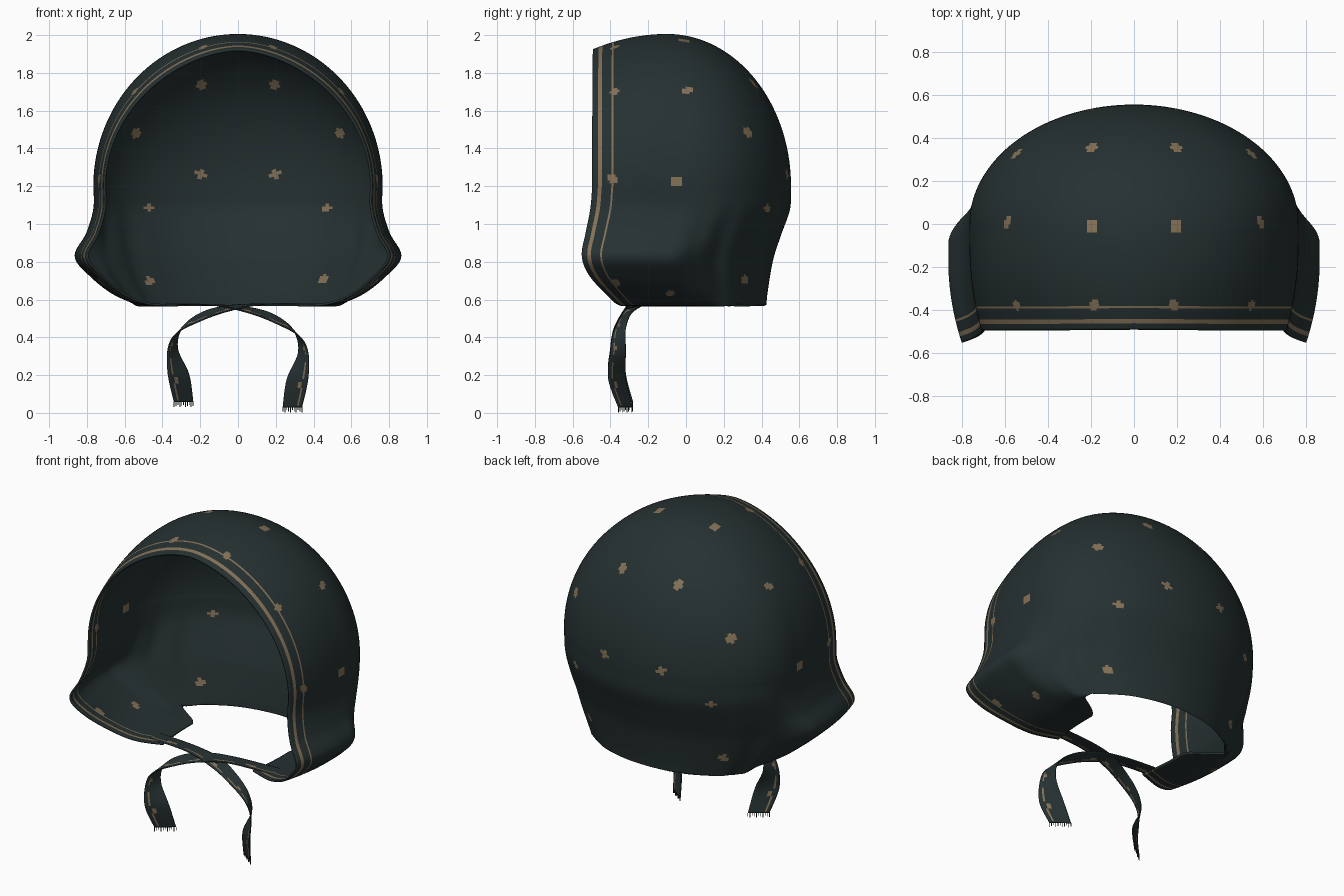
import bpy, bmesh, math
from mathutils import Vector

cube = bpy.data.objects.get("Cube")
if cube:
    bpy.data.objects.remove(cube, do_unlink=True)


def material(name, rgb):
    m = bpy.data.materials.new(name)
    m.use_nodes = True
    m.diffuse_color = (*rgb, 1)
    node = next(n for n in m.node_tree.nodes if n.type == 'BSDF_PRINCIPLED')
    node.inputs["Base Color"].default_value = (*rgb, 1)
    node.inputs["Roughness"].default_value = 0.9
    return m


CLOTH = material("dark teal cloth", (0.019, 0.030, 0.031))
TAN = material("tan print", (0.23, 0.165, 0.095))


def spline(rows, t):
    """Smooth interpolation through rows, t from 0 to len(rows) - 1."""
    i = min(int(t), len(rows) - 2)
    f = t - i
    a, b, c, d = (rows[max(0, min(len(rows) - 1, i + k))] for k in (-1, 0, 1, 2))
    return [q + 0.5 * f * (r - p + f * (2 * p - 5 * q + 4 * r - s + f * (3 * (q - r) + s - p)))
            for p, q, r, s in zip(a, b, c, d)]


def finish(name, bm, thickness):
    bmesh.ops.recalc_face_normals(bm, faces=bm.faces)
    me = bpy.data.meshes.new(name)
    bm.to_mesh(me)
    bm.free()
    ob = bpy.data.objects.new(name, me)
    bpy.context.collection.objects.link(ob)
    me.materials.append(CLOTH)
    me.materials.append(TAN)
    for p in me.polygons:
        p.use_smooth = True
    mod = ob.modifiers.new("cloth thickness", 'SOLIDIFY')
    mod.thickness = thickness
    mod.offset = 0
    return ob


# Hood: arches from front to back, closing in a seam at the back
FRONT, MID, BACK, WAIST = -0.49, -0.1, 0.55, 1.2
# height, side width near the front, side width near the back, front y, back y
LEVELS = [
    (1.2, 1.0, 1.0, -0.495, 0.55),
    (1.08, 1.0, 1.0, -0.505, 0.545),
    (0.95, 1.05, 0.99, -0.53, 0.50),
    (0.83, 1.13, 0.96, -0.55, 0.46),
    (0.73, 1.03, 0.91, -0.51, 0.44),
    (0.63, 0.86, 0.83, -0.42, 0.425),
    (0.578, 0.67, 0.78, -0.36, 0.42),
    (0.57, 0.45, 0.76, -0.30, 0.42),
]
LOW, HIGH = 62, 76


def smooth(t):
    t = max(0, min(1, t))
    return t * t * (3 - 2 * t)


def hood_point(k, y, side):
    if y < MID:
        ease = ((MID - y) / (MID - FRONT)) ** 2
        width, rise = 0.76 - 0.055 * ease, 0.8 - 0.08 * ease
    else:
        ease = 0
        width = 0.76 * math.sqrt(max(0, 1 - (max(y, 0) / BACK) ** 2))
        rise = 0.8 * math.sqrt(max(0, 1 - ((y - MID) / (BACK - MID)) ** 2))
    if k >= LOW:    # rounded crown
        a = math.pi / 2 * (k - LOW) / HIGH
        x = width * max(0, math.cos(a)) ** (1 + 0.15 * ease)
        return Vector((side * x, y - 0.005 * math.cos(a) * ease, WAIST + rise * math.sin(a)))
    # flared cheeks that turn under at the hem
    z, near, far, y0, y1 = spline(LEVELS, (1 - k / LOW) * (len(LEVELS) - 1))
    blend = smooth((y + 0.02) / 0.28)
    x = width * (near + (far - near) * blend)
    gather = smooth((y - 0.02) / 0.2) * smooth((WAIST - z) / 0.3)
    x *= 1 + 0.01 * gather * math.sin(y * 42 + side)
    s = (y - FRONT) / (BACK - FRONT)
    return Vector((side * x, y0 + (y1 - y0) * s, z))


stations = [FRONT + 0.01 * i for i in range(39)]
stations += [MID + (BACK - MID) * math.sin(math.pi / 2 * i / 52) for i in range(53)]
columns = [(k, 1) for k in range(LOW + HIGH + 1)]
columns += [(k, -1) for k in range(LOW + HIGH - 1, -1, -1)]

bm = bmesh.new()
grid = [[bm.verts.new(hood_point(k, y, s)) for k, s in columns] for y in stations]
for j in range(len(grid) - 1):
    offset = (stations[j] + stations[j + 1]) / 2 - FRONT
    striped = 0.028 < offset < 0.05 or 0.10 < offset < 0.11
    for i in range(len(columns) - 1):
        f = bm.faces.new((grid[j][i], grid[j][i + 1], grid[j + 1][i + 1], grid[j + 1][i]))
        f.material_index = int(striped)

# Printed dots, and the bumps along the inner stripe
DOTS = [(0.2, -0.01, 1.99), (0.59, 0, 1.71), (0.2, 0.35, 1.75), (0.55, 0.34, 1.48),
        (0.19, 0.54, 1.26), (0.75, -0.05, 1.22), (0.47, 0.41, 1.09), (0.66, -0.09, 0.64),
        (0.5, 0.36, 0.68), (0.19, -0.375, 1.94), (0.54, -0.375, 1.70),
        (0.73, -0.385, 1.24), (0.72, -0.37, 0.68)]
centres = [(f.calc_center_median(), f) for f in bm.faces]
for x, y, z in DOTS:
    for s in (1, -1):
        goal = Vector((s * x, y, z))
        spot = min(centres, key=lambda c: (c[0] - goal).length_squared)[0]
        for c, f in centres:
            if (c - spot).length < 0.026:
                f.material_index = 1
bmesh.ops.remove_doubles(bm, verts=bm.verts, dist=0.0002)
finish("bonnet_hood", bm, 0.012)

# Chin ribbons: centre and width vector along the path
RIBBON = [
    (-0.45, -0.24, 0.574, 0, 0.09, 0),
    (-0.15, -0.26, 0.572, 0, 0.09, 0),
    (0.05, -0.29, 0.545, -0.01, 0.085, 0.03),
    (0.2, -0.33, 0.495, -0.02, 0.07, 0.05),
    (0.31, -0.355, 0.42, -0.03, 0.07, 0.03),
    (0.345, -0.36, 0.32, -0.05, 0.08, 0),
    (0.315, -0.365, 0.18, -0.11, 0.09, 0),
    (0.288, -0.32, 0.03, -0.1, 0.075, 0),
]
STEPS, ACROSS = 70, 12


def ribbon(name, side, lift):
    bm = bmesh.new()
    rows = []
    for i in range(STEPS + 1):
        p = spline(RIBBON, i / STEPS * (len(RIBBON) - 1))
        c, w = Vector(p[:3]), Vector(p[3:])
        c.z += lift * i / STEPS
        rows.append([c + w * (j / ACROSS - 0.5) for j in range(ACROSS + 1)])
    verts = [[bm.verts.new((side * p.x, p.y, p.z)) for p in r] for r in rows]
    for i in range(STEPS):
        for j in range(ACROSS):
            f = bm.faces.new((verts[i][j], verts[i][j + 1], verts[i + 1][j + 1], verts[i + 1][j]))
            # broken stripe near one edge and small flecks
            f.material_index = int((j == 2 and i % 9 < 6) or (i % 14 in (5, 6) and j in (3, 4)))
    finish(name, bm, 0.006)
    return [Vector((side * p.x, p.y, p.z)) for p in rows[-1]]


def fringe(name, points):
    bm = bmesh.new()
    step = (points[-1] - points[0]) / 10
    for i in range(11):
        p = points[0] + step * i
        drop = Vector((0, 0, -0.028 + 0.006 * (i % 3)))
        w = step * 0.15
        bm.faces.new([bm.verts.new(v) for v in (p - w, p + w, p + w + drop, p - w + drop)])
    finish(name, bm, 0.003)


for label, side, lift in (("left", 1, 0), ("right", -1, 0.028)):
    end = ribbon(label + "_chin_ribbon", side, lift)
    fringe(label + "_ribbon_fringe", end)
